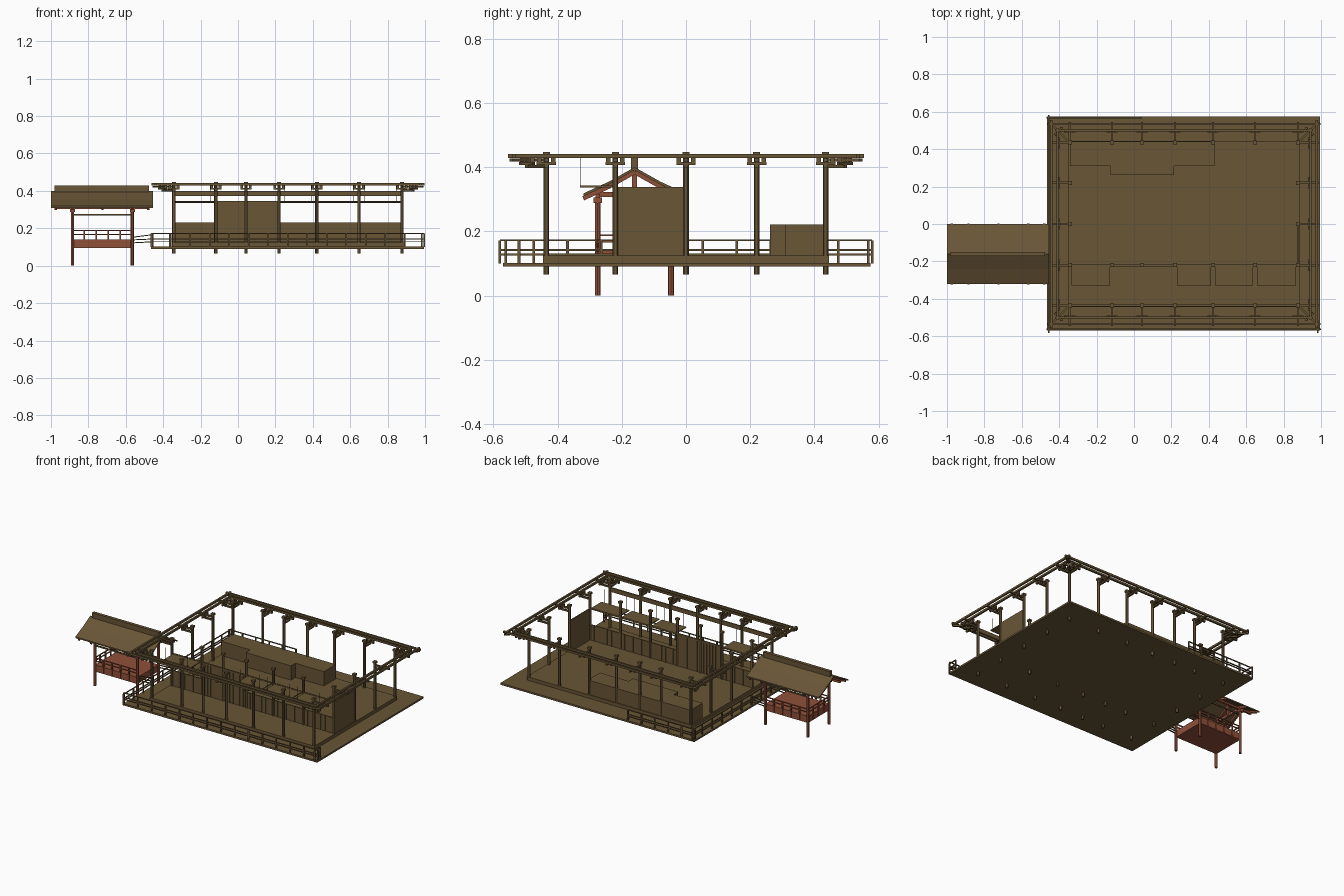
import bpy, math
from mathutils import Vector

cube = bpy.data.objects.get("Cube")
if cube:
    bpy.data.objects.remove(cube)


def material(name, rgb):
    m = bpy.data.materials.new(name)
    m.use_nodes = True
    m.diffuse_color = (*rgb, 1)
    m.node_tree.nodes["Principled BSDF"].inputs["Base Color"].default_value = (*rgb, 1)
    return m


WOOD = material("olive_wood", (0.14, 0.092, 0.037))
RED = material("red_lacquer", (0.28, 0.08, 0.042))

BOX = [(0, 1, 3, 2), (4, 6, 7, 5), (0, 4, 5, 1), (2, 3, 7, 6), (0, 2, 6, 4), (1, 5, 7, 3)]


def mesh(name, verts, faces, mat):
    me = bpy.data.meshes.new(name)
    me.from_pydata(verts, [], faces)
    me.materials.append(mat)
    ob = bpy.data.objects.new(name, me)
    bpy.context.collection.objects.link(ob)
    return ob


def box(name, x0, x1, y0, y1, z0, z1, mat=WOOD):
    return mesh(name, [(x, y, z) for x in (x0, x1) for y in (y0, y1) for z in (z0, z1)], BOX, mat)


def beam(name, a, b, w, h, mat=WOOD):
    """Rectangular bar from a to b, w wide and h tall."""
    a, b = Vector(a), Vector(b)
    d = (b - a).normalized()
    side = d.cross(Vector((0, 0, 1))).normalized()
    up = side.cross(d)
    verts = [p + side * s * w / 2 + up * t * h / 2 for p in (a, b) for s in (-1, 1) for t in (-1, 1)]
    return mesh(name, verts, BOX, mat)


def post(name, x, y, z0, z1, r, mat=WOOD, sides=12):
    ring = [(x + r * math.cos(2 * math.pi * i / sides), y + r * math.sin(2 * math.pi * i / sides))
            for i in range(sides)]
    verts = [(px, py, z) for z in (z0, z1) for px, py in ring]
    faces = [(i, (i + 1) % sides, sides + (i + 1) % sides, sides + i) for i in range(sides)]
    faces += [tuple(reversed(range(sides))), tuple(range(sides, 2 * sides))]
    ob = mesh(name, verts, faces, mat)
    for p in ob.data.polygons[:sides]:
        p.use_smooth = True
    bpy.context.view_layer.objects.active = ob
    ob.select_set(True)
    bpy.ops.object.shade_smooth_by_angle()
    ob.select_set(False)


XS = [-0.343, -0.118, 0.043, 0.219, 0.422, 0.647, 0.877]
YS = [-0.435, -0.22, 0, 0.22, 0.435]
L, R, F, B = XS[0], XS[-1], YS[0], YS[-1]

# Veranda deck and raised floor
box("veranda_deck", -0.465, 0.995, -0.57, 0.575, 0.09, 0.102)
box("raised_floor", L - 0.01, R + 0.01, -0.445, 0.445, 0.1, 0.125)

# Posts on the outer rows and along the front room wall
for x in XS:
    for y in YS:
        if x in (L, R) or y in (F, B, -0.22):
            post("main_post", x, y, 0.065, 0.445, 0.009)
            box("post_cap", x - 0.011, x + 0.011, y - 0.011, y + 0.011, 0.435, 0.448)

# Eave brackets: stepped arms with bearing blocks
def bracket(x, y, dx, dy):
    base = Vector((x, y, 0))
    out = Vector((dx, dy, 0))
    for z, reach, h in ((0.402, 0.062, 0.01), (0.422, 0.11, 0.01)):
        beam("bracket_arm", base + Vector((0, 0, z)), base + out * reach + Vector((0, 0, z)), 0.012, h)
    side = Vector((-dy, dx, 0)).normalized()
    mid = base + out * 0.06
    for s in (-1, 1):
        c = mid + side * s * 0.022
        box("bracket_block", c.x - 0.007, c.x + 0.007, c.y - 0.007, c.y + 0.007, 0.413, 0.429)
    lift = Vector((0, 0, 0.412))
    beam("bracket_cross_arm", mid - side * 0.03 + lift, mid + side * 0.03 + lift, 0.01, 0.009)


for x in XS:
    bracket(x, F, 0, -1)
    bracket(x, B, 0, 1)
for y in YS:
    bracket(L, y, -1, 0)
    bracket(R, y, 1, 0)
for x, sx in ((L, -1), (R, 1)):
    for y, sy in ((F, -1), (B, 1)):
        bracket(x, y, sx, sy)

# Two rings of eave purlins with crossed ends
for off, ext in ((0.1, 0.02), (0.066, 0.012)):
    for y in (F - off, B + off):
        beam("eave_purlin", (L - off - ext, y, 0.435), (R + off + ext, y, 0.435), 0.012, 0.013)
    for x in (L - off, R + off):
        beam("eave_purlin", (x, F - off - ext, 0.435), (x, B + off + ext, 0.435), 0.012, 0.013)

# Front lintel and wall head rail
box("front_lintel", L, R, F - 0.005, F + 0.005, 0.372, 0.4)
box("wall_head_rail", L, R, -0.226, -0.214, 0.335, 0.345)

# Front room wall with raised shutters
for x0, x1 in zip(XS, XS[1:]):
    tall = x0 in (-0.118, 0.043)
    top = 0.335 if tall else 0.23
    box("wall_panel", x0, x1, -0.223, -0.217, 0.125, top)
    n = 7
    for i in range(1, n):
        x = x0 + (x1 - x0) * i / n
        box("wall_batten", x - 0.002, x + 0.002, -0.226, -0.214, 0.125, top)
    if not tall:
        box("raised_shutter", x0 + 0.01, x1 - 0.01, -0.33, -0.222, 0.337, 0.343)
        for x in (x0 + 0.03, x1 - 0.03):
            box("shutter_hanger", x - 0.001, x + 0.001, -0.33, -0.328, 0.34, 0.432)

# End wall and rear platform
box("end_wall", R - 0.004, R + 0.004, -0.22, 0, 0.125, 0.338)
box("rear_platform", L, 0.43, 0.31, 0.44, 0.12, 0.222)
box("rear_platform_step", -0.125, 0.215, 0.262, 0.312, 0.12, 0.222)


# Railings
def railing(name, a, b, heights, top, mat=WOOD, step=0.105):
    a, b = Vector(a), Vector(b)
    for z in heights:
        up = Vector((0, 0, z))
        beam(name + "_rail", a + up, b + up, 0.007, 0.005, mat)
    n = max(1, round((b - a).length / step))
    for i in range(n + 1):
        p = a.lerp(b, i / n)
        box(name + "_baluster", p.x - 0.004, p.x + 0.004, p.y - 0.004, p.y + 0.004, 0.1, top, mat)


LEVELS = (0.172, 0.142, 0.128)
railing("front", (-0.465, -0.562, 0), (0.995, -0.562, 0), LEVELS, 0.172)
railing("side", (-0.455, -0.58, 0), (-0.455, 0.58, 0), LEVELS, 0.172)
railing("rear", (-0.465, 0.567, 0), (0.04, 0.567, 0), LEVELS, 0.172)
railing("corner_return", (0.983, -0.58, 0), (0.983, -0.52, 0), LEVELS, 0.172)

# Side pavilion: posts, floor and rails
PX, PY = (-0.885, -0.565), (-0.275, -0.047)
box("pavilion_floor", *PX, *PY, 0.095, 0.14, RED)
for x in PX:
    for y in PY:
        post("pavilion_post", x, y, 0, 0.3, 0.009, RED)
        box("pavilion_capital", x - 0.013, x + 0.013, y - 0.013, y + 0.013, 0.288, 0.305, RED)
for y in PY:
    railing("pavilion_side", (PX[0], y, 0), (PX[1], y, 0), (0.188, 0.168), 0.188, RED, 0.06)
    beam("pavilion_tie_beam", (PX[0], y, 0.273), (PX[1], y, 0.273), 0.008, 0.009)
    beam("pavilion_plate", (-0.97, y, 0.31), (-0.48, y, 0.31), 0.014, 0.013, RED)
    for z0, z1 in ((0.152, 0.166), (0.138, 0.143), (0.122, 0.128)):
        beam("bridge_rail", (PX[1], y, z0), (-0.455, y, z1), 0.006, 0.005)
railing("pavilion_end", (PX[0], PY[0], 0), (PX[0], PY[1], 0), (0.188, 0.168), 0.188, RED, 0.06)

# Pavilion roof: two gently curved slopes, rafters and ridge
MID = -0.16
SLOPE = [(0, 0.4), (0.08, 0.355), (0.16, 0.318)]
for s in (-1, 1):
    for (d0, z0), (d1, z1) in zip(SLOPE, SLOPE[1:]):
        y0, y1 = MID + s * d0, MID + s * d1
        verts = [(x, y, z + t) for x in (-1, -0.455) for y, z in ((y0, z0), (y1, z1)) for t in (-0.009, 0)]
        mesh("pavilion_roof", verts, BOX, WOOD)
        for x in (-0.975, PX[0], -0.725, PX[1], -0.48):
            beam("pavilion_rafter", (x, y0, z0 - 0.015), (x, y1, z1 - 0.015), 0.012, 0.014, RED)
for x in PX:
    beam("pavilion_cross_beam", (x, PY[0], 0.315), (x, PY[1], 0.315), 0.014, 0.016, RED)
    box("pavilion_king_post", x - 0.008, x + 0.008, MID - 0.008, MID + 0.008, 0.315, 0.39, RED)
box("pavilion_ridge", -0.98, -0.475, MID - 0.011, MID + 0.011, 0.395, 0.43)
